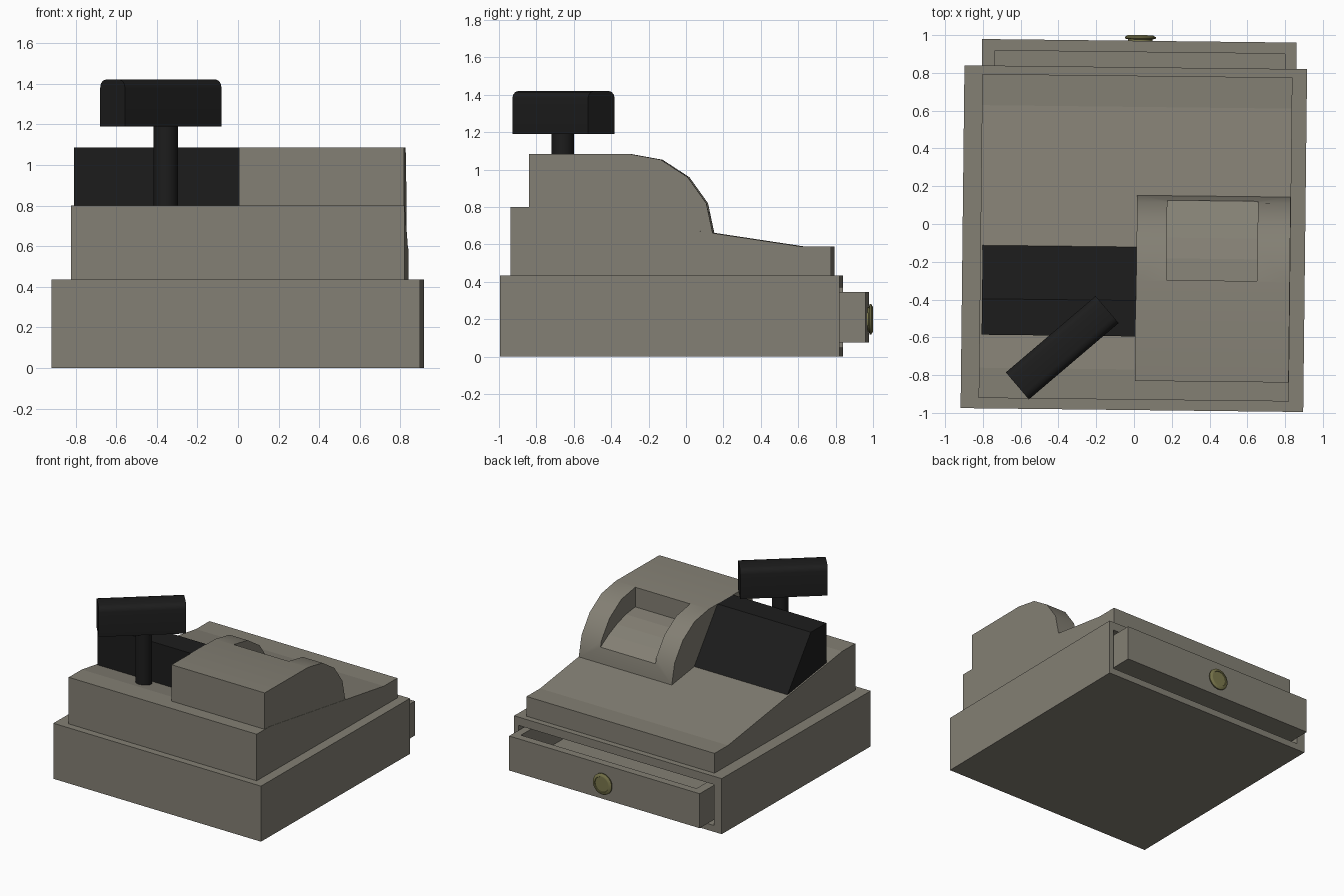
import bpy, bmesh
from math import radians
from mathutils import Matrix, Vector

if "Cube" in bpy.data.objects:
    bpy.data.objects.remove(bpy.data.objects["Cube"])

TILT = radians(-0.65)  # whole model sits slightly turned


def material(name, rgb):
    m = bpy.data.materials.new(name)
    m.diffuse_color = (*rgb, 1)
    m.use_nodes = True
    m.node_tree.nodes["Principled BSDF"].inputs["Base Color"].default_value = m.diffuse_color
    return m


TAUPE = material("taupe", (0.23, 0.215, 0.175))
BLACK = material("black", (0.012, 0.012, 0.012))
BRASS = material("brass", (0.20, 0.19, 0.075))


def finish(name, bm, mat):
    bmesh.ops.recalc_face_normals(bm, faces=bm.faces)
    me = bpy.data.meshes.new(name)
    bm.to_mesh(me)
    bm.free()
    ob = bpy.data.objects.new(name, me)
    bpy.context.collection.objects.link(ob)
    ob.rotation_euler.z = TILT
    if mat:
        me.materials.append(mat)
    return ob


def extrude_x(name, profile, x0, x1, mat=TAUPE):
    """Side profile of (y, z) points, extruded from x0 to x1."""
    bm = bmesh.new()
    face = bm.faces.new([bm.verts.new((x0, y, z)) for y, z in profile])
    geo = bmesh.ops.extrude_face_region(bm, geom=[face])["geom"]
    bmesh.ops.translate(bm, vec=(x1 - x0, 0, 0),
                        verts=[g for g in geo if isinstance(g, bmesh.types.BMVert)])
    return finish(name, bm, mat)


def box(name, x0, x1, y0, y1, z0, z1, mat=TAUPE):
    return extrude_x(name, [(y0, z0), (y1, z0), (y1, z1), (y0, z1)], x0, x1, mat)


def cut(ob, cutter):
    cutter.hide_render = True
    cutter.hide_viewport = True
    cutter.display_type = 'WIRE'
    mod = ob.modifiers.new("cut", 'BOOLEAN')
    mod.operation = 'DIFFERENCE'
    mod.solver = 'EXACT'
    mod.object = cutter


def smooth(ob, angle=35):
    bpy.ops.object.select_all(action='DESELECT')
    bpy.context.view_layer.objects.active = ob
    ob.select_set(True)
    bpy.ops.object.shade_smooth_by_angle(angle=radians(angle))


def lathe(name, rings, matrix, mat, sides=24):
    """Turned part from (radius, height) rings, capped at both ends."""
    bm = bmesh.new()
    prev = None
    for r, h in rings:
        ring = [bm.verts.new(matrix @ (Matrix.Rotation(radians(360 * i / sides), 4, 'Z')
                                       @ Vector((r, 0, h)))) for i in range(sides)]
        if prev:
            for i in range(sides):
                j = (i + 1) % sides
                bm.faces.new((prev[i], prev[j], ring[j], ring[i]))
        else:
            bm.faces.new(ring)
        prev = ring
    bm.faces.new(prev)
    return finish(name, bm, mat)


# Base case with the drawer opening at the back
base = box("base_case", -0.907, 0.907, -0.985, 0.83, 0, 0.435)
cut(base, box("drawer_opening_cutter", -0.84, 0.87, -0.90, 0.95, 0.05, 0.37))

# Open drawer tray
drawer = box("drawer", -0.815, 0.85, -0.82, 0.97, 0.075, 0.345)
cut(drawer, box("drawer_hollow_cutter", -0.745, 0.79, -0.76, 0.91, 0.12, 0.45))

# Drawer pull
pull = lathe("drawer_pull", [(0.065, -0.01), (0.065, 0.008), (0.082, 0.012), (0.082, 0.02),
                             (0.066, 0.03), (0.06, 0.03), (0.058, 0.025)],
             Matrix.Translation((0.022, 0.97, 0.20)) @ Matrix.Rotation(radians(-90), 4, 'X'),
             BRASS)
smooth(pull)

# Sloped main body
extrude_x("body", [(-0.93, 0.435), (-0.93, 0.80), (-0.77, 0.80), (0.62, 0.59),
                   (0.785, 0.59), (0.785, 0.435)], -0.812, 0.83)

# Curved housing with its window recess
housing = extrude_x("curved_housing",
                    [(-0.83, 0.60), (-0.83, 1.085), (-0.30, 1.085), (-0.125, 1.053),
                     (0.018, 0.96), (0.118, 0.82), (0.152, 0.66), (0.152, 0.60)],
                    0.015, 0.828)
cut(housing, extrude_x("window_cutter",
                       [(-0.295, 1.2), (-0.295, 0.93), (-0.18, 0.915), (-0.07, 0.88),
                        (0.03, 0.835), (0.127, 0.775), (0.25, 0.70), (0.25, 1.2)],
                       0.175, 0.655))
smooth(housing)

# Black wedge beside the housing
extrude_x("side_wedge", [(-0.595, 0.70), (-0.595, 1.085), (-0.405, 1.085),
                         (-0.12, 0.70), (-0.12, 0.66)], -0.80, 0.015, BLACK)

# Display post
post = lathe("display_post", [(0.06, 0.76), (0.06, 1.2)],
             Matrix.Translation((-0.348, -0.664, 0)), BLACK, 16)
smooth(post)

# Angled display head with rounded long top edges
bm = bmesh.new()
bmesh.ops.create_cube(bm, size=1, matrix=Matrix.Diagonal((0.624, 0.188, 0.23, 1)))
edges = [e for e in bm.edges if all(v.co.z > 0 for v in e.verts)
         and abs(e.verts[0].co.x - e.verts[1].co.x) > 0.1]
bmesh.ops.bevel(bm, geom=edges, offset=0.04, segments=3, profile=0.5, affect='EDGES')
head = finish("display_head", bm, BLACK)
head.location = (-0.38, -0.655, 1.305)
head.rotation_euler.z = radians(40.4)
smooth(head)
